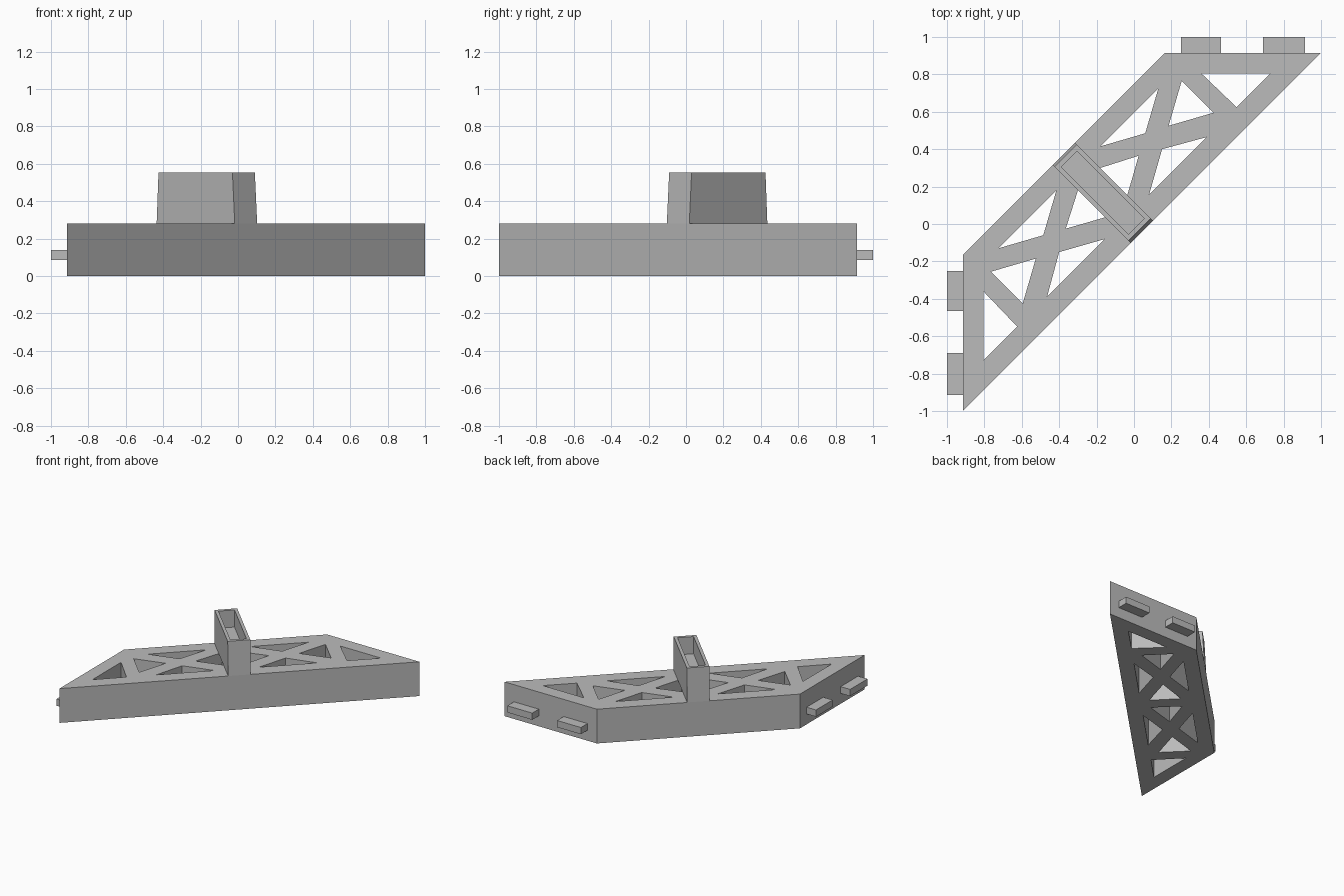
import bpy, bmesh

if "Cube" in bpy.data.objects:
    bpy.data.objects.remove(bpy.data.objects["Cube"], do_unlink=True)

# One plain grey for everything
GREY = (0.5, 0.5, 0.5, 1)
grey = bpy.data.materials.new("plain grey")
grey.use_nodes = True
grey.diffuse_color = GREY
grey.node_tree.nodes["Principled BSDF"].inputs["Base Color"].default_value = GREY

DECK = 0.28  # height of the truss body


def link(name, mesh):
    mesh.materials.clear()
    mesh.materials.append(grey)
    obj = bpy.data.objects.new(name, mesh)
    bpy.context.collection.objects.link(obj)
    return obj


def mirrored(points):
    """Reflect plan points across the diagonal y = -x."""
    return [(-y, -x) for x, y in points]


def extruded_profile(name, loops, height):
    """Flat outline with holes, filled and extruded upward from z = 0."""
    curve = bpy.data.curves.new(name + "_profile", 'CURVE')
    curve.dimensions = '2D'
    curve.fill_mode = 'BOTH'
    curve.extrude = height / 2
    for loop in loops:
        spline = curve.splines.new('POLY')
        spline.points.add(len(loop) - 1)
        for point, (x, y) in zip(spline.points, loop):
            point.co = (x, y, 0, 1)
        spline.use_cyclic_u = True
    temp = bpy.data.objects.new(name + "_profile", curve)
    bpy.context.collection.objects.link(temp)
    graph = bpy.context.evaluated_depsgraph_get()
    mesh = bpy.data.meshes.new_from_object(temp.evaluated_get(graph))
    bpy.data.objects.remove(temp, do_unlink=True)
    bm = bmesh.new()
    bm.from_mesh(mesh)
    bmesh.ops.translate(bm, verts=bm.verts, vec=(0, 0, height / 2))
    bmesh.ops.remove_doubles(bm, verts=bm.verts, dist=0.0005)
    bmesh.ops.recalc_face_normals(bm, faces=bm.faces)
    for face in bm.faces:
        face.smooth = False
    bm.to_mesh(mesh)
    bm.free()
    mesh.name = name
    return link(name, mesh)


def box(name, x0, x1, y0, y1, z0, z1):
    bm = bmesh.new()
    bmesh.ops.create_cube(bm, size=1)
    bmesh.ops.scale(bm, verts=bm.verts, vec=(x1 - x0, y1 - y0, z1 - z0))
    bmesh.ops.translate(bm, verts=bm.verts,
                        vec=((x0 + x1) / 2, (y0 + y1) / 2, (z0 + z1) / 2))
    mesh = bpy.data.meshes.new(name)
    bm.to_mesh(mesh)
    bm.free()
    return link(name, mesh)


# Truss body: trapezoid plate with triangular openings, mirrored on the diagonal
outline = [(-0.915, -1.0), (1.0, 0.915), (0.165, 0.915), (-0.915, -0.165)]
openings = [
    [(0.36, 0.805), (0.73, 0.805), (0.548, 0.625)],    # end triangle
    [(0.255, 0.765), (0.425, 0.595), (0.185, 0.525)],  # outer
    [(0.13, 0.725), (0.06, 0.485), (-0.18, 0.415)],    # back
    [(0.39, 0.465), (0.15, 0.4), (0.08, 0.155)],       # front
    [(0.025, 0.365), (-0.21, 0.29), (-0.045, 0.122)],  # inner
]
extruded_profile("truss_body",
                 [outline] + openings + [mirrored(o) for o in openings], DECK)

# Hollow tower across the middle: half width, front, back, height of each ring
rings = [(0.12, -0.085, 0.75, DECK), (0.12, -0.06, 0.73, 0.555),
         (0.085, -0.025, 0.695, 0.555), (0.085, -0.025, 0.695, 0.415)]
bm = bmesh.new()
loops = []
for half, front, back, z in rings:
    corners = [(-half, front), (half, front), (half, back), (-half, back)]
    loops.append([bm.verts.new(((s - d) / 2, (s + d) / 2, z)) for s, d in corners])
for low, high in zip(loops, loops[1:]):
    for i in range(4):
        j = (i + 1) % 4
        bm.faces.new((low[i], low[j], high[j], high[i]))
bm.faces.new(loops[0])
bm.faces.new(loops[-1])
bmesh.ops.recalc_face_normals(bm, faces=bm.faces)
tower_mesh = bpy.data.meshes.new("hollow_tower")
bm.to_mesh(tower_mesh)
bm.free()
link("hollow_tower", tower_mesh)

# Joining pegs on both end faces
for label, a, b in (("inner", 0.25, 0.465), ("outer", 0.69, 0.915)):
    box("back_peg_" + label, a, b, 0.905, 1.0, 0.085, 0.14)
    box("right_peg_" + label, -1.0, -0.905, -b, -a, 0.085, 0.14)
